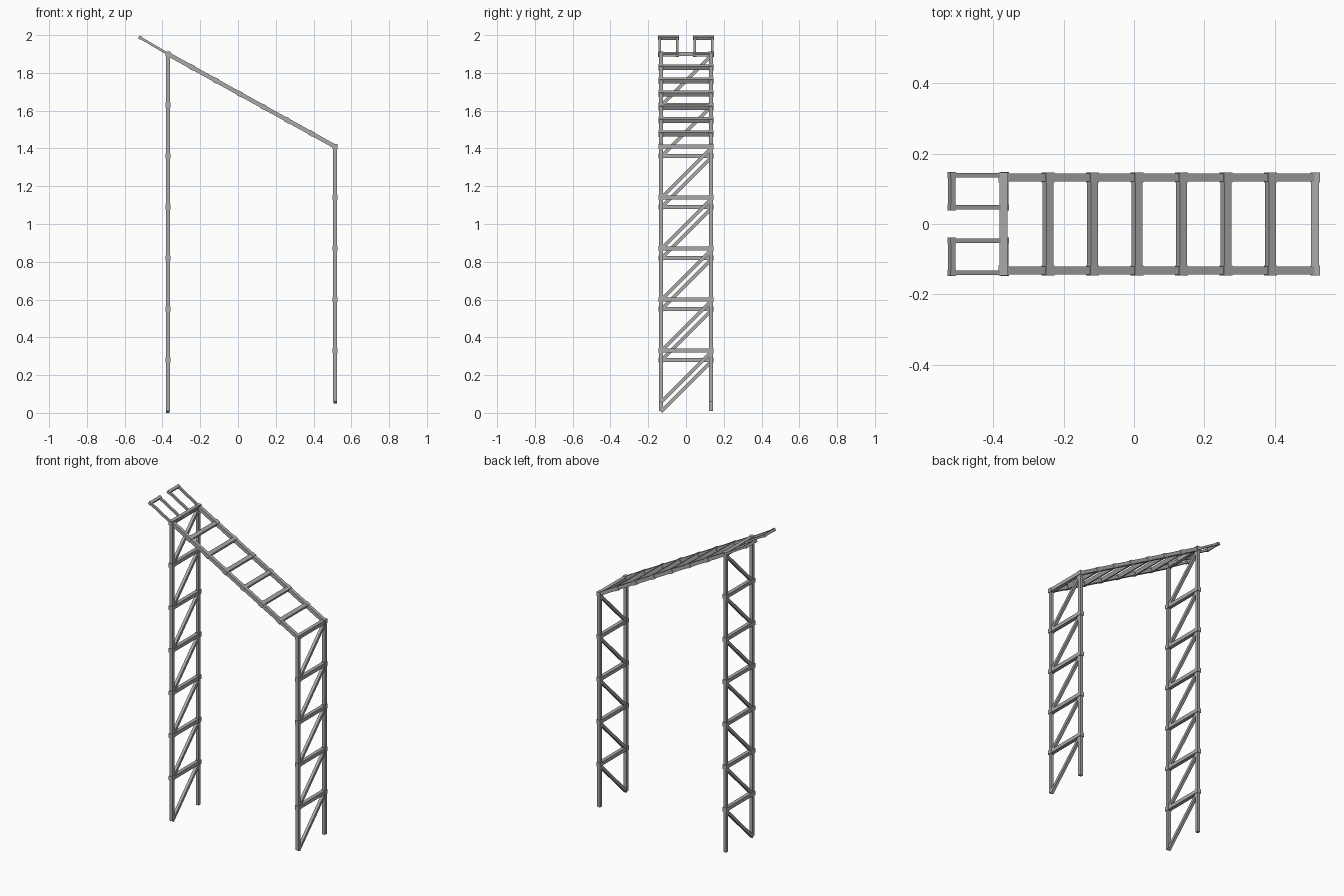
import bpy
from mathutils import Vector, Matrix

if "Cube" in bpy.data.objects:
    bpy.data.objects.remove(bpy.data.objects["Cube"])

steel = bpy.data.materials.new("steel_grey")
steel.use_nodes = True
GREY = (0.4, 0.4, 0.4, 1)
steel.diffuse_color = GREY
steel.node_tree.nodes["Principled BSDF"].inputs["Base Color"].default_value = GREY

HALF = 0.132                     # y of the side members
LEFT, RIGHT = -0.371, 0.514      # x of the two towers
STEP = 0.27                      # tower bay height
Y = Vector((0, 1, 0))


def bar(name, a, b, width, side=Y):
    """Square bar from a to b, one pair of faces turned towards side."""
    a, b = Vector(a), Vector(b)
    z = (b - a).normalized()
    x = (side - z * side.dot(z)).normalized()
    y = z.cross(x)
    bpy.ops.mesh.primitive_cube_add(size=1)
    ob = bpy.context.object
    ob.name = name
    turn = Matrix((x, y, z)).transposed().to_4x4()
    size = Matrix.Diagonal((width, width, (b - a).length, 1))
    ob.data.transform(Matrix.Translation((a + b) / 2) @ turn @ size)
    ob.data.materials.append(steel)
    return ob


def rung(name, x, z, y0, y1, width, collar, side):
    """Cross bar with a square collar at each end."""
    bar(name, (x, y0, z), (x, y1, z), width, side)
    for y in (y0, y1):
        bar(name + "_collar", (x, y - collar / 2, z), (x, y + collar / 2, z), collar, side)


def tower(name, x, z0, bays):
    top = z0 + bays * STEP
    for s in (-1, 1):
        bar(name + "_post", (x, s * HALF, z0), (x, s * HALF, top), 0.02)
    for i in range(bays):
        z = z0 + i * STEP
        bar(name + "_brace", (x, -HALF, z - 0.003), (x, HALF, z + STEP - 0.01), 0.018, Vector((1, 0, 0)))
        rung(name + "_rung", x, z + STEP, -HALF, HALF, 0.023, 0.027, Vector((1, 0, 0)))
    return Vector((x, 0, top))


# Two braced towers
high = tower("tall_tower", LEFT, 0.01, 7)
low = tower("short_tower", RIGHT, 0.06, 5)
slope = (low - high).normalized()

# Sloping ladder between the tower tops
for s in (-1, 1):
    offset = Y * HALF * s
    bar("ladder_rail", high + offset, low + offset, 0.022)
for i in range(1, 7):
    p = high.lerp(low, i / 7)
    rung("ladder_rung", p.x, p.z, -HALF, HALF, 0.023, 0.027, slope)

# Pair of open frames projecting past the tall tower
near = high + slope * 0.005
tip = Vector((-0.517, 0, 1.986))
for s in (-1, 1):
    y0, y1 = 0.047 * s, 0.138 * s
    for y in (y0, y1):
        bar("fork_rail", near + Y * y, tip + Y * y, 0.013)
    for p in (near, tip):
        rung("fork_crossbar", p.x, p.z, y0, y1, 0.016, 0.018, slope)
